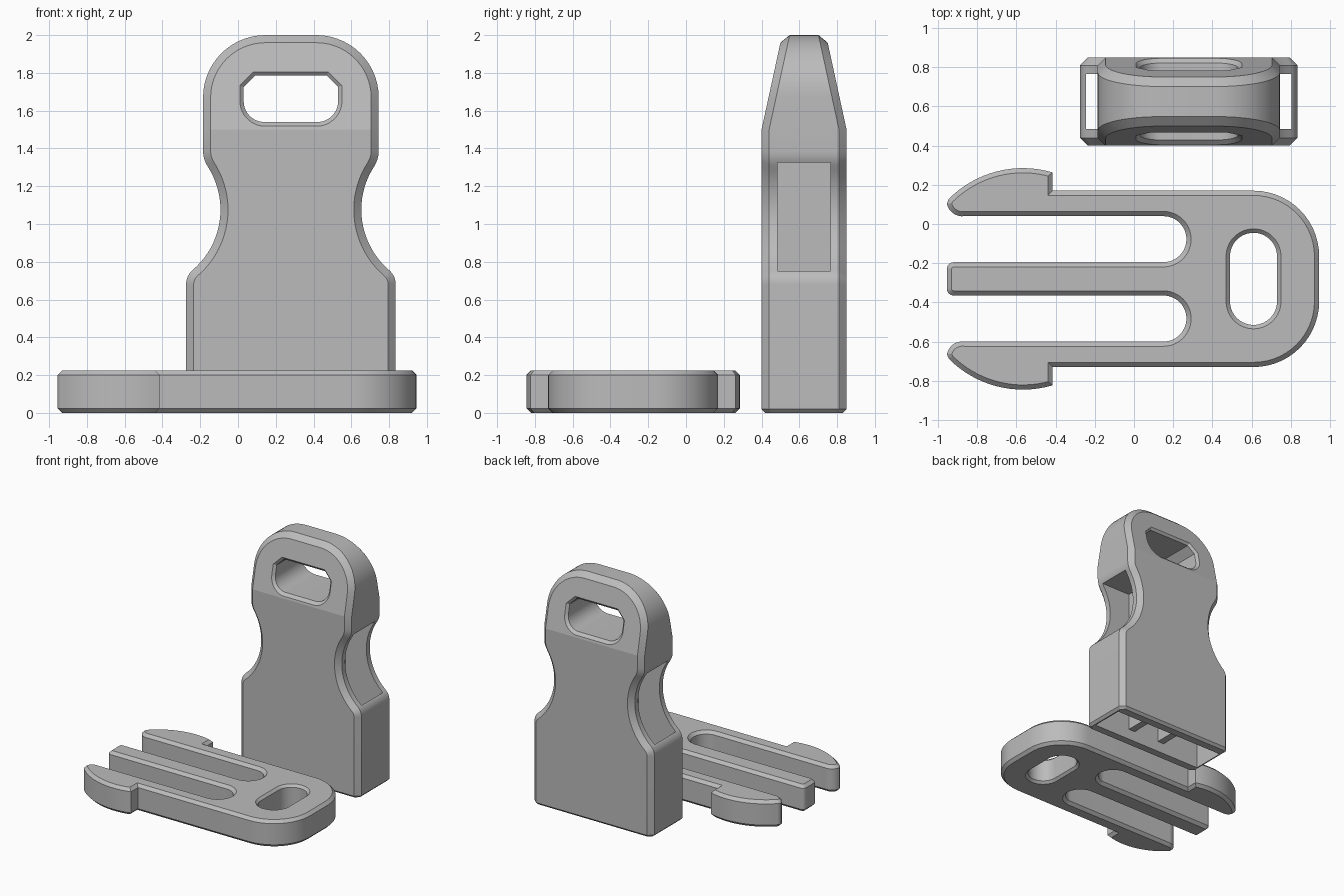
import bpy, bmesh
from math import sin, cos, radians, atan2, tau
from mathutils import Vector

cube = bpy.data.objects.get("Cube")
if cube:
    bpy.data.objects.remove(cube, do_unlink=True)

grey = bpy.data.materials.new("grey plastic")
grey.use_nodes = True
grey.diffuse_color = (0.5, 0.5, 0.5, 1)
grey.node_tree.nodes["Principled BSDF"].inputs["Base Color"].default_value = (0.5, 0.5, 0.5, 1)

FORK_Y, HOUSE_X, HOUSE_Y = -0.28, 0.28, 0.625


def arc(cx, cy, r, start, end, n=14):
    """Points along an arc, angles in degrees."""
    steps = [radians(start + (end - start) * i / n) for i in range(n + 1)]
    return [(cx + r * cos(t), cy + r * sin(t)) for t in steps]


def arc_through(a, b, c, n=16):
    """Points along the circle arc from a through b to c."""
    (ax, ay), (bx, by), (cx, cy) = a, b, c
    d = 2 * (ax * (by - cy) + bx * (cy - ay) + cx * (ay - by))
    sa, sb, sc = (p[0] ** 2 + p[1] ** 2 for p in (a, b, c))
    ox = (sa * (by - cy) + sb * (cy - ay) + sc * (ay - by)) / d
    oy = (sa * (cx - bx) + sb * (ax - cx) + sc * (bx - ax)) / d
    t0, tb, t1 = (atan2(p[1] - oy, p[0] - ox) for p in (a, b, c))
    sweep = (t1 - t0) % tau
    if (tb - t0) % tau > sweep:
        sweep -= tau
    r = ((ax - ox) ** 2 + (ay - oy) ** 2) ** 0.5
    return [(ox + r * cos(t0 + sweep * i / n), oy + r * sin(t0 + sweep * i / n))
            for i in range(n + 1)]


def tidy(points):
    """Drop repeated neighbours."""
    return [p for i, p in enumerate(points)
            if (Vector(p) - Vector(points[i - 1])).length > 0.004]


def offset(points, dist):
    """Grow (or shrink) a counter-clockwise outline with mitred corners."""
    out = []
    for i, p in enumerate(points):
        p, q, s = Vector(p), Vector(points[i - 1]), Vector(points[(i + 1) % len(points)])
        e, f = (p - q).normalized(), (s - p).normalized()
        n, m = Vector((e.y, -e.x)), Vector((f.y, -f.x))
        out.append(p + (n + m) * dist / max(1 + n.dot(m), 0.3))
    return out


def loft(layers, place):
    """Closed solid through (outline, height) layers."""
    bm = bmesh.new()
    rings = [[bm.verts.new(place(p[0], p[1], h)) for p in pts] for pts, h in layers]
    for low, high in zip(rings, rings[1:]):
        for i in range(len(low)):
            bm.faces.new((low[i - 1], low[i], high[i], high[i - 1]))
    bm.faces.new(rings[0])
    bm.faces.new(rings[-1])
    bmesh.ops.recalc_face_normals(bm, faces=bm.faces)
    return bm


def make(name, bm):
    bmesh.ops.recalc_face_normals(bm, faces=bm.faces)
    mesh = bpy.data.meshes.new(name)
    bm.to_mesh(mesh)
    bm.free()
    mesh.materials.append(grey)
    ob = bpy.data.objects.new(name, mesh)
    bpy.context.collection.objects.link(ob)
    return ob


def box(name, low, high):
    bm = bmesh.new()
    bmesh.ops.create_cube(bm, size=1)
    for v in bm.verts:
        v.co = [(a + b) / 2 + c * (b - a) for a, b, c in zip(low, high, v.co)]
    return make(name, bm)


def select(ob):
    bpy.ops.object.select_all(action='DESELECT')
    ob.select_set(True)
    bpy.context.view_layer.objects.active = ob


def cut(ob, cutter):
    mod = ob.modifiers.new("cut", 'BOOLEAN')
    mod.operation, mod.solver, mod.object = 'DIFFERENCE', 'EXACT', cutter
    select(ob)
    bpy.ops.object.modifier_apply(modifier=mod.name)
    bpy.data.objects.remove(cutter, do_unlink=True)


def finish(ob):
    select(ob)
    bpy.ops.object.shade_smooth_by_angle(angle=radians(11))


def flared(points, depth_low, depth_high, flare=0.02, over=0.05):
    """Layers of a hole cutter that widens at both mouths."""
    wide = offset(points, flare + over)
    return [(wide, depth_low - over), (points, depth_low + flare),
            (points, depth_high - flare), (wide, depth_high + over)]


# Fork: rounded strap end, two barbed prongs and a middle prong
def fork_place(a, b, h):
    return (a, b + FORK_Y, h)


half = arc(0.61, 0.115, 0.335, 0, 90)
half += [(-0.415, 0.45)]
half += arc_through((-0.415, 0.543), (-0.58, 0.565), (-0.946, 0.407))
half += arc_through((-0.955, 0.385), (-0.935, 0.345), (-0.865, 0.32), 8)
half += arc(0.15, 0.2025, 0.1175, 90, -90, 24)
half += arc(-0.92, 0.05, 0.035, 90, 180, 10)
outline = tidy(half + [(x, -y) for x, y in reversed(half)])
inner = offset(outline, -0.024)
thick, edge = 0.225, 0.024
fork = make("fork_clip", loft([(inner, 0), (outline, edge), (outline, thick - edge),
                               (inner, thick)], fork_place))
slot = tidy(arc(0.61, 0.115, 0.12, 0, 180, 26) + arc(0.61, -0.115, 0.12, 180, 360, 26))
cut(fork, make("strap_slot_cutter", loft(flared(slot, 0, thick), fork_place)))
finish(fork)


# Housing: waisted hollow body with a tapered strap end
def house_place(a, b, h):
    return (HOUSE_X + a, HOUSE_Y + h, b)


def taper(bm):
    for v in bm.verts:
        side = 1 if v.co.y > HOUSE_Y else -1
        v.co.y -= side * 0.217 * max(0, v.co.z - 1.5)


half = [(0.555, -0.2)]
half += arc(0.455, 0.68, 0.1, 0, 50, 7)
half += arc_through((0.519, 0.757), (0.373, 1.066), (0.441, 1.305), 20)
half += arc(0.315, 1.387, 0.15, -33, 0, 5)
half += arc(0.135, 1.67, 0.33, 0, 90)
outline = tidy(half + [(-x, z) for x, z in reversed(half)])
inner = offset(outline, -0.04)
deep, edge = 0.225, 0.04
bm = loft([(inner, -deep), (outline, edge - deep), (outline, deep - edge), (inner, deep)],
          house_place)
for height, trim in ((1.5, False), (0, True)):
    cut_geom = bmesh.ops.bisect_plane(bm, geom=bm.verts[:] + bm.edges[:] + bm.faces[:],
                                      plane_co=(0, 0, height), plane_no=(0, 0, 1),
                                      clear_inner=trim)["geom_cut"]
rim = [e for e in cut_geom if isinstance(e, bmesh.types.BMEdge)]
bmesh.ops.edgeloop_fill(bm, edges=rim)
bmesh.ops.bevel(bm, geom=rim, offset=0.02, segments=1, affect='EDGES')
taper(bm)
housing = make("housing", bm)

# Hollow, open below and breaking out at the waist
cut(housing, box("cavity_cutter", (HOUSE_X - 0.525, HOUSE_Y - 0.14, -0.1),
                 (HOUSE_X + 0.525, HOUSE_Y + 0.14, 1.325)))

# Strap opening with clipped upper corners and round lower corners
half = arc(0.14, 1.65, 0.11, -90, 0) + [(0.25, 1.725), (0.19, 1.785)]
opening = tidy(half + [(-x, z) for x, z in reversed(half)])
bm = loft(flared(opening, -deep, deep), house_place)
taper(bm)
cut(housing, make("strap_opening_cutter", bm))
finish(housing)

# Guide ribs inside, either side of the middle prong
for side, name in ((-1, "guide_rib_right"), (1, "guide_rib_left")):
    x = HOUSE_X + side * 0.15
    box(name, (x - 0.03, HOUSE_Y - 0.15, 0.09), (x + 0.03, HOUSE_Y + 0.15, 1.335))
